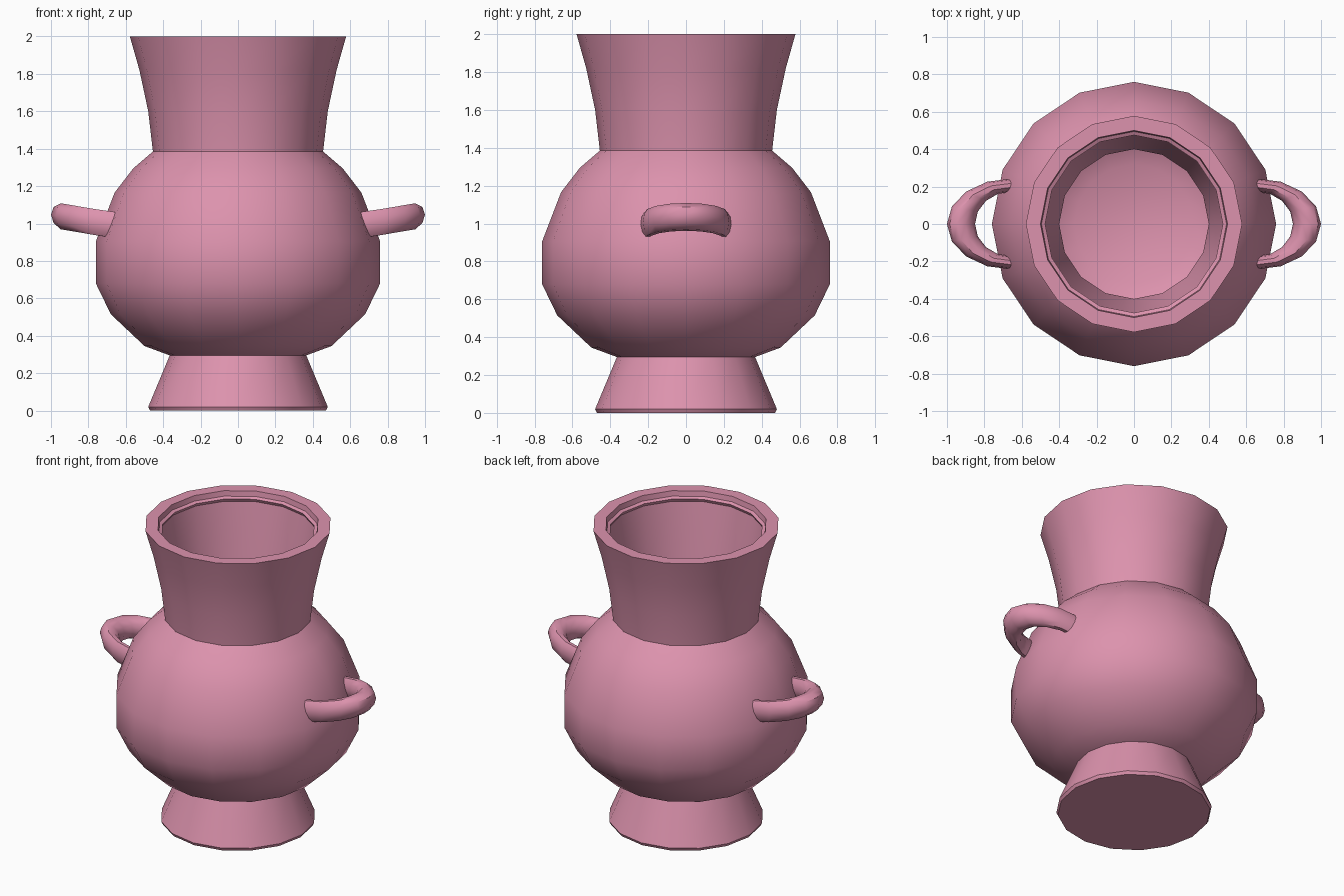
import bpy, bmesh, math
from math import sin, cos, pi

cube = bpy.data.objects.get("Cube")
if cube:
    bpy.data.objects.remove(cube, do_unlink=True)

SIDES = 16

# Single glazed pink material
pink = bpy.data.materials.new("dusty_pink")
pink.use_nodes = True
colour = (0.72, 0.29, 0.42, 1)
pink.diffuse_color = colour
bsdf = pink.node_tree.nodes["Principled BSDF"]
bsdf.inputs["Base Color"].default_value = colour
bsdf.inputs["Roughness"].default_value = 0.6


def finish(bm, name, angle):
    bmesh.ops.recalc_face_normals(bm, faces=bm.faces)
    mesh = bpy.data.meshes.new(name)
    bm.to_mesh(mesh)
    bm.free()
    mesh.materials.append(pink)
    obj = bpy.data.objects.new(name, mesh)
    bpy.context.collection.objects.link(obj)
    bpy.ops.object.select_all(action="DESELECT")
    obj.select_set(True)
    bpy.context.view_layer.objects.active = obj
    bpy.ops.object.shade_smooth_by_angle(angle=math.radians(angle))
    return obj


def skin(rings, name, angle):
    """Bridge consecutive closed rings of points and cap both ends."""
    bm = bmesh.new()
    loops = [[bm.verts.new(p) for p in ring] for ring in rings]
    for a, b in zip(loops, loops[1:]):
        n = len(a)
        for i in range(n):
            j = (i + 1) % n
            bm.faces.new((a[i], a[j], b[j], b[i]))
    bm.faces.new(loops[0])
    bm.faces.new(loops[-1])
    return finish(bm, name, angle)


def circle(r, z):
    return [(r * cos(2 * pi * i / SIDES), r * sin(2 * pi * i / SIDES), z)
            for i in range(SIDES)]


# Vase: profile runs up the outside, over the rim and down the hollow inside
foot = [(0.47, 0), (0.48, 0.02), (0.365, 0.295)]
belly = [(0.5, 0.345), (0.68, 0.515), (0.76, 0.68), (0.76, 0.905),
         (0.66, 1.165), (0.56, 1.295), (0.455, 1.385)]
neck = [(0.48, 1.6), (0.527, 1.82), (0.578, 2.0)]
rim = [(0.5, 2.0), (0.495, 1.965), (0.475, 1.955), (0.485, 1.935)]
inside = [(0.43, 1.6), (0.4, 1.39), (0.51, 1.25), (0.61, 1.12), (0.7, 0.89),
          (0.7, 0.7), (0.62, 0.56), (0.47, 0.43), (0.32, 0.35)]
skin([circle(r, z) for r, z in foot + belly + neck + rim + inside],
     "vase_body", 31)


# Handles: half loops, thinner where they join the belly, tilted upwards
def handle(name, side):
    steps, around = 8, 10
    rings = []
    for s in range(steps + 1):
        t = -pi / 2 + pi * s / steps
        ring = []
        for k in range(around):
            a = 2 * pi * k / around
            x = 0.65 + (0.275 + 0.075 * cos(a)) * cos(t)
            y = (0.21 + 0.035 * cos(a)) * sin(t)
            z = 1.035 + 0.17 * (x - 0.925) + 0.073 * sin(a)
            ring.append((side * x, y, z))
        rings.append(ring)
    # Root the ends inside the wall
    for end in (0, -1):
        rings[end] = [(x - side * 0.02, y, z) for x, y, z in rings[end]]
    skin(rings, name, 40)


for name, side in (("left_handle", 1), ("right_handle", -1)):
    handle(name, side)
